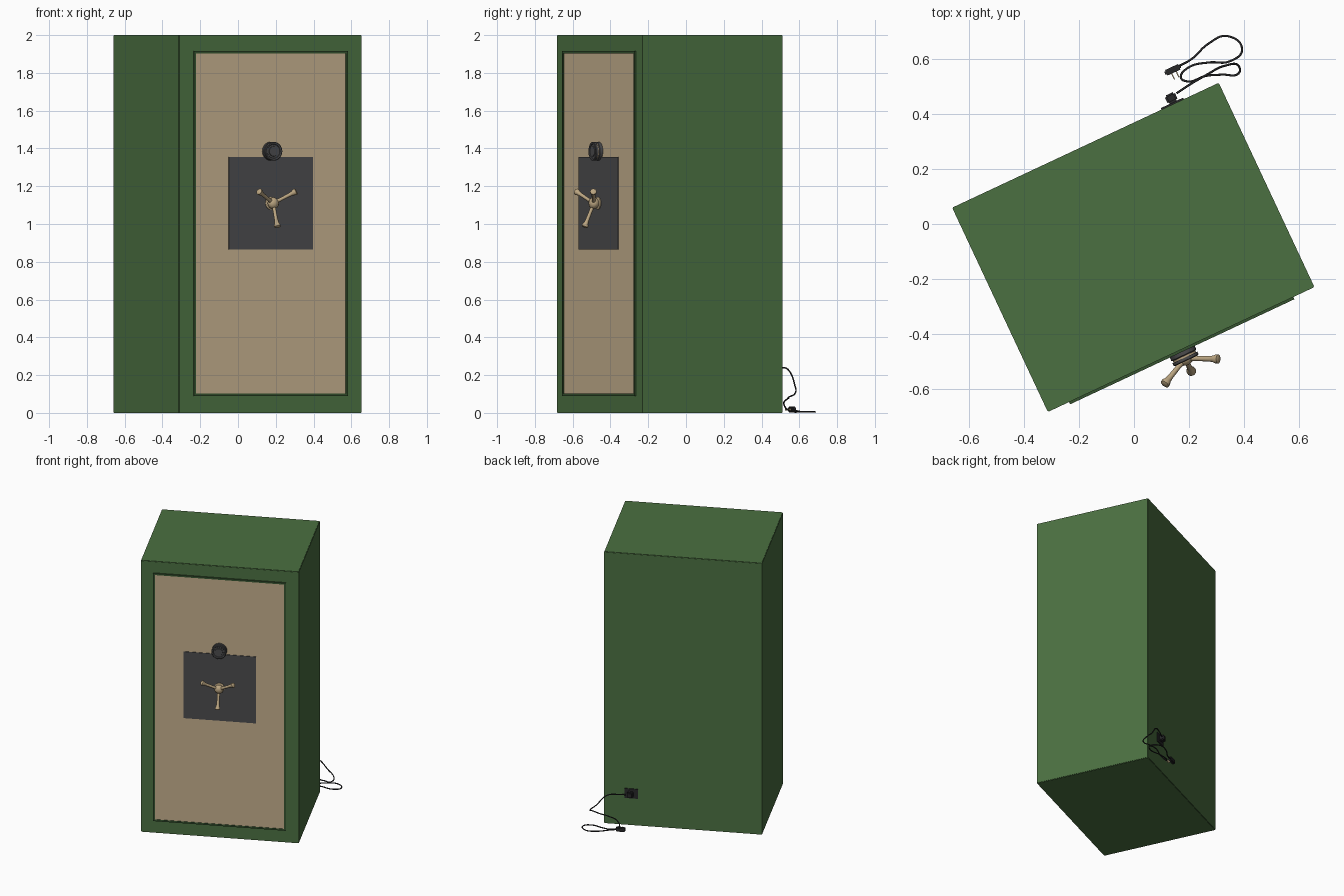
import bpy, bmesh, math
from mathutils import Matrix, Vector

cube = bpy.data.objects.get("Cube")
if cube:
    bpy.data.objects.remove(cube, do_unlink=True)


def material(name, rgb):
    m = bpy.data.materials.new(name)
    m.use_nodes = True
    m.diffuse_color = (*rgb, 1)
    bsdf = m.node_tree.nodes["Principled BSDF"]
    bsdf.inputs["Base Color"].default_value = (*rgb, 1)
    bsdf.inputs["Roughness"].default_value = 0.7
    return m


GREEN = material("cabinet green", (0.07, 0.16, 0.052))
TRIM = material("dark trim green", (0.035, 0.085, 0.028))
TAN = material("door tan", (0.54, 0.42, 0.26))
BRASS = material("handle brass", (0.5, 0.38, 0.22))
GREY = material("plate grey", (0.07, 0.07, 0.073))
BLACK = material("cord black", (0.02, 0.02, 0.022))

# The whole safe stands turned about its vertical axis
PLACE = Matrix.Translation((-0.0025, -0.085, 0)) @ Matrix.Rotation(math.radians(25.1), 4, 'Z')
FRONT = -0.41
BACK = 0.41


def finish(name, bm, mat, smooth=False, matrix=PLACE):
    bmesh.ops.recalc_face_normals(bm, faces=bm.faces[:])
    mesh = bpy.data.meshes.new(name)
    bm.to_mesh(mesh)
    bm.free()
    mesh.materials.append(mat)
    ob = bpy.data.objects.new(name, mesh)
    bpy.context.collection.objects.link(ob)
    ob.matrix_world = matrix
    if smooth:
        bpy.ops.object.select_all(action='DESELECT')
        ob.select_set(True)
        bpy.context.view_layer.objects.active = ob
        bpy.ops.object.shade_smooth_by_angle(angle=math.radians(40))
    return ob


def box(name, lo, hi, mat, bevel=0, matrix=PLACE):
    lo, hi = Vector(lo), Vector(hi)
    bm = bmesh.new()
    bmesh.ops.create_cube(bm, size=1)
    for v in bm.verts:
        v.co = (lo + hi) / 2 + v.co * (hi - lo)
    if bevel:
        bmesh.ops.bevel(bm, geom=bm.edges[:], offset=bevel, segments=2, affect='EDGES')
    return finish(name, bm, mat, matrix=matrix)


def lathe(name, profile, start, direction, mat, steps=24, matrix=PLACE):
    """Spin (distance along axis, radius) pairs round an axis."""
    bm = bmesh.new()
    verts = [bm.verts.new((r, 0, d)) for d, r in profile]
    edges = [bm.edges.new(p) for p in zip(verts, verts[1:])]
    bmesh.ops.spin(bm, geom=verts + edges, cent=(0, 0, 0), axis=(0, 0, 1),
                   angle=math.tau, steps=steps)
    bmesh.ops.remove_doubles(bm, verts=bm.verts[:], dist=1e-5)
    turn = Vector((0, 0, 1)).rotation_difference(Vector(direction)).to_matrix().to_4x4()
    bm.transform(Matrix.Translation(start) @ turn)
    return finish(name, bm, mat, True, matrix)


# Cabinet and door
box("cabinet", (-0.535, FRONT, 0), (0.535, BACK, 2), GREEN, 0.003)
box("door", (-0.438, FRONT - 0.005, 0.102), (0.438, FRONT + 0.01, 1.903), TAN)
for side, x in (("right", -0.444), ("left", 0.444)):
    box(f"door_trim_{side}", (x - 0.006, FRONT - 0.009, 0.09),
        (x + 0.006, FRONT + 0.01, 1.915), TRIM)
for side, z in (("bottom", 0.096), ("top", 1.909)):
    box(f"door_trim_{side}", (-0.438, FRONT - 0.009, z - 0.006),
        (0.438, FRONT + 0.01, z + 0.006), TRIM)

# Lock plate
box("lock_plate", (-0.246, FRONT - 0.009, 0.865), (0.246, FRONT, 1.355), GREY)

# Combination dial: dark base, brass band, dark rim with a sunken face
OUT = (0, -1, 0)
dial = (0, FRONT, 1.385)
lathe("dial_base", [(0, 0), (0, 0.05), (0.022, 0.05), (0.026, 0.044), (0.026, 0)],
      dial, OUT, GREY, 32)
lathe("dial_band", [(0.024, 0), (0.024, 0.045), (0.034, 0.045), (0.034, 0)], dial, OUT, BRASS, 32)
lathe("dial_rim", [(0.032, 0), (0.032, 0.05), (0.042, 0.05), (0.045, 0.046),
                   (0.043, 0.038), (0.04, 0.036), (0.04, 0)], dial, OUT, GREY, 32)
lathe("dial_knob", [(0.038, 0), (0.038, 0.028), (0.043, 0.026), (0.043, 0)], dial, OUT, GREY)

# Three spoked handle
hub = Vector((0, FRONT, 1.11))
lathe("handle_hub", [(0, 0), (0, 0.034), (0.014, 0.034), (0.018, 0.024), (0.03, 0.03),
                     (0.043, 0.03), (0.055, 0.022), (0.06, 0.01), (0.061, 0)],
      hub, OUT, BRASS)
for i, degrees in enumerate((30, 150, 270)):
    a = math.radians(degrees)
    start = hub + Vector((0, -0.035, 0))
    tip = hub + Vector((math.cos(a) * 0.128, -0.09, math.sin(a) * 0.128))
    n = (tip - start).length
    lathe(f"handle_spoke_{i + 1}",
          [(0, 0), (0, 0.012), (n * 0.35, 0.009), (n * 0.7, 0.01), (n * 0.82, 0.012),
           (n * 0.9, 0.017), (n * 0.97, 0.017), (n, 0.01), (n, 0)],
          start, tip - start, BRASS, 16)

# Wall outlet and its connector on the back
box("outlet_plate", (0.305, BACK, 0.2), (0.395, BACK + 0.006, 0.27), BLACK)
box("outlet_connector", (0.335, BACK + 0.006, 0.215), (0.375, BACK + 0.04, 0.255), BLACK, 0.006)

# Power cord looping down to the floor
path = [(0.155, 0.475, 0.235), (0.2, 0.505, 0.238), (0.26, 0.54, 0.23), (0.33, 0.575, 0.15),
        (0.38, 0.575, 0.1), (0.38, 0.547, 0.085), (0.32, 0.543, 0.078), (0.26, 0.538, 0.075),
        (0.2, 0.518, 0.05), (0.17, 0.535, 0.02), (0.2, 0.57, 0.006), (0.27, 0.587, 0.005),
        (0.35, 0.592, 0.005), (0.393, 0.635, 0.005), (0.34, 0.683, 0.005),
        (0.27, 0.655, 0.005), (0.21, 0.6, 0.008), (0.16, 0.572, 0.016)]
curve = bpy.data.curves.new("power_cord", 'CURVE')
curve.dimensions = '3D'
curve.bevel_depth = 0.004
curve.bevel_resolution = 2
curve.resolution_u = 6
spline = curve.splines.new('BEZIER')
spline.bezier_points.add(len(path) - 1)
for point, co in zip(spline.bezier_points, path):
    point.co = co
    point.handle_left_type = point.handle_right_type = 'AUTO'
curve.materials.append(BLACK)
bpy.context.collection.objects.link(bpy.data.objects.new("power_cord", curve))

# Loose plug lying on the floor, with prongs
plug = Matrix.Translation((0.14, 0.56, 0.018)) @ Matrix.Rotation(math.radians(25), 4, 'Z')
box("plug_body", (-0.03, -0.011, -0.016), (0.032, 0.011, 0.016), BLACK, 0.005, plug)
for i, x in enumerate((-0.008, 0.01)):
    box(f"plug_prong_{i + 1}", (x - 0.002, -0.035, -0.005), (x + 0.002, -0.01, 0.005),
        BRASS, 0, plug)
